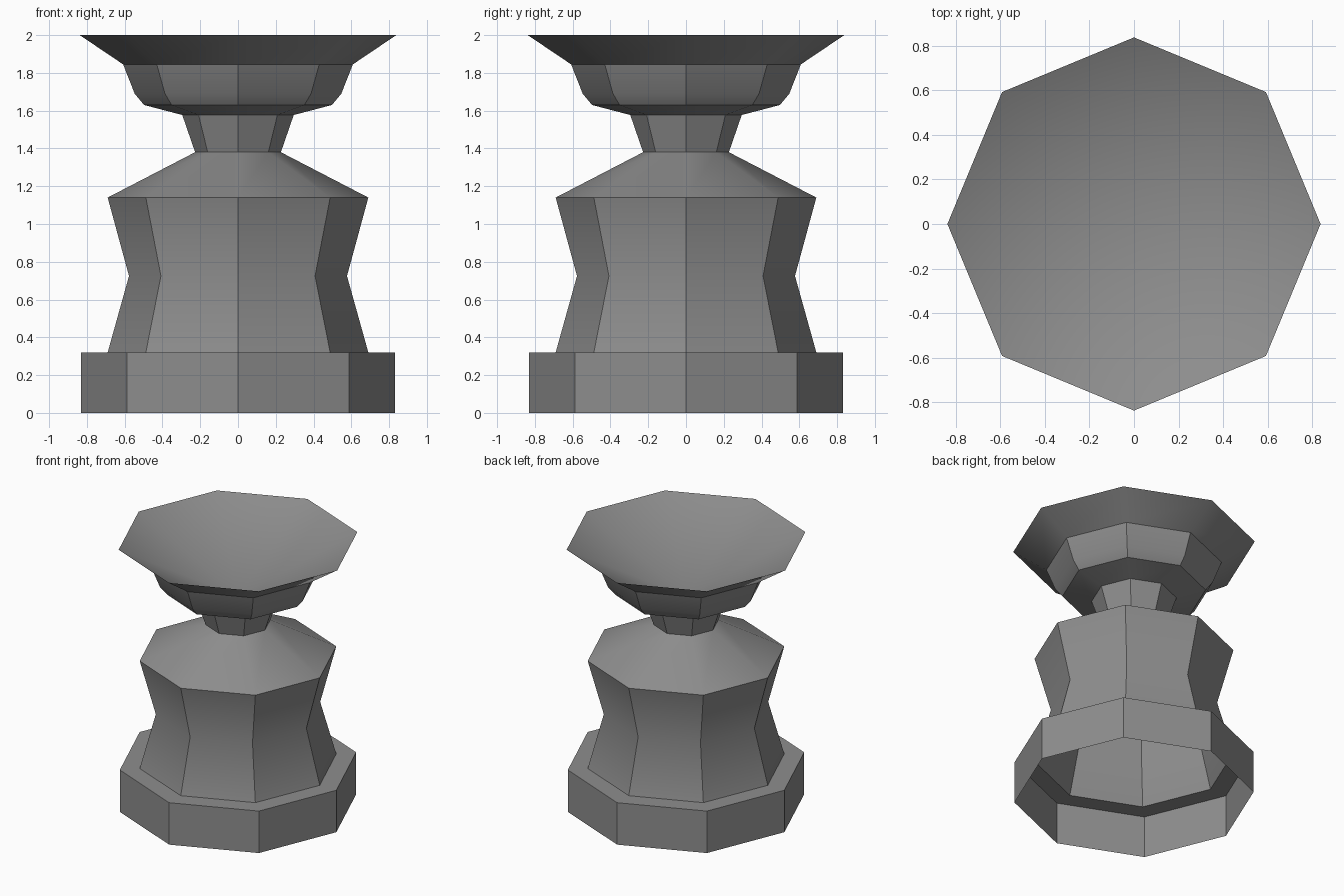
import bpy
import bmesh
import math

cube = bpy.data.objects.get("Cube")
if cube:
    bpy.data.objects.remove(cube, do_unlink=True)

SIDES = 8

grey = bpy.data.materials.new("stone_grey")
grey.use_nodes = True
colour = (0.27, 0.27, 0.27, 1)
grey.diffuse_color = colour
grey.node_tree.nodes["Principled BSDF"].inputs["Base Color"].default_value = colour


def lathe(name, profile):
    """Turn a (radius, height) profile into an eight-sided shell; radius 0 closes it."""
    bm = bmesh.new()
    rings = []
    for r, z in profile:
        count = SIDES if r > 0 else 1
        rings.append([bm.verts.new((r * math.cos(math.tau * i / SIDES),
                                    r * math.sin(math.tau * i / SIDES), z))
                      for i in range(count)])
    for low, high in zip(rings, rings[1:]):
        for i in range(SIDES):
            j = (i + 1) % SIDES
            if len(high) == 1:
                bm.faces.new((low[i], low[j], high[0]))
            else:
                bm.faces.new((low[i], low[j], high[j], high[i]))
    mesh = bpy.data.meshes.new(name)
    bm.to_mesh(mesh)
    bm.free()
    mesh.materials.append(grey)
    obj = bpy.data.objects.new(name, mesh)
    bpy.context.collection.objects.link(obj)
    bpy.ops.object.select_all(action='DESELECT')
    obj.select_set(True)
    bpy.context.view_layer.objects.active = obj
    bpy.ops.object.shade_smooth_by_angle(angle=math.radians(30))


# Open-bottomed plinth with its ledge
lathe("plinth", [(0.83, 0), (0.83, 0.32), (0.69, 0.32)])

# Waisted body and sloping shoulder
lathe("body", [(0.69, 0.32), (0.577, 0.725), (0.69, 1.14), (0.227, 1.38)])

# Flared neck
lathe("neck", [(0.227, 1.38), (0.295, 1.577)])

# Bowl with a wide lip and a shallow conical dish
lathe("bowl", [(0.295, 1.577), (0.497, 1.63), (0.547, 1.69),
               (0.608, 1.845), (0.838, 2)])
lathe("dish", [(0.838, 2), (0, 1.58)])
